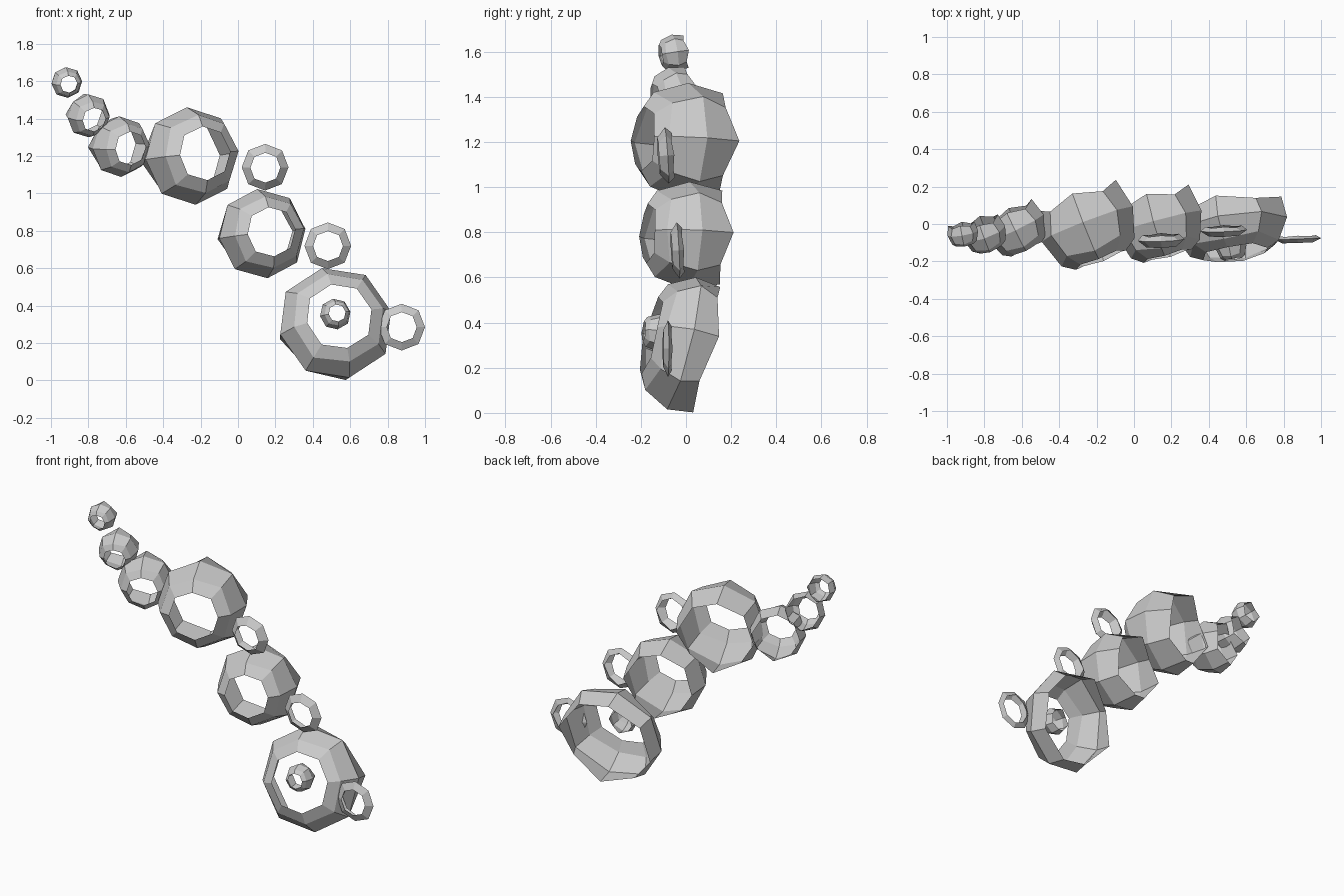
import bpy, bmesh, math
from mathutils import Matrix, Vector

if "Cube" in bpy.data.objects:
    bpy.data.objects.remove(bpy.data.objects["Cube"])

stone = bpy.data.materials.new("plain_grey")
stone.diffuse_color = (0.6, 0.6, 0.6, 1)
stone.use_nodes = True
stone.node_tree.nodes["Principled BSDF"].inputs["Base Color"].default_value = stone.diffuse_color

SIDES = 8


def open_bead(name, centre, radius, yaw=0, pitch=0, roll=0, depth=1.0,
              hole_r=0.55, rear_r=0.87, shoulder=True):
    """Eight-sided rounded box, open front and back, with a scalloped back rim."""
    # each ring: (radius, offset) at the side middles, then at the corners
    rings = [((hole_r, -0.79), (hole_r * 1.03, -0.75))]
    if shoulder:
        rings.append(((0.80, -0.62), (0.83, -0.50)))
    rings += [((1.0, 0.0), (1.02, 0.0)),
              ((rear_r, 0.63), (rear_r * 0.94, 0.47))]
    bm = bmesh.new()
    rows = []
    for ring in rings:
        row = []
        for i in range(SIDES):
            r, y = ring[i % 2]
            a = math.radians(roll) + 2 * math.pi * i / SIDES
            row.append(bm.verts.new((radius * r * math.cos(a),
                                     radius * depth * y,
                                     radius * r * math.sin(a))))
        rows.append(row)
    for front, back in zip(rows, rows[1:]):
        for i in range(SIDES):
            j = (i + 1) % SIDES
            bm.faces.new((front[i], front[j], back[j], back[i]))
    # aim the front opening: yaw turns it right, pitch turns it up
    bm.transform(Matrix.Translation(Vector(centre))
                 @ Matrix.Rotation(math.radians(yaw), 4, 'Z')
                 @ Matrix.Rotation(math.radians(-pitch), 4, 'X'))
    mesh = bpy.data.meshes.new(name)
    bm.to_mesh(mesh)
    bm.free()
    mesh.materials.append(stone)
    obj = bpy.data.objects.new(name, mesh)
    bpy.context.collection.objects.link(obj)
    return obj


# large bells, bottom to top
open_bead("bottom_bell", (0.522, -0.02, 0.308), 0.308, 8, 14, 12, 0.6, 0.58, 0.95)
open_bead("middle_bell", (0.13, 0.01, 0.785), 0.24, 15, 3, 6)
open_bead("upper_bell", (-0.25, 0.0, 1.20), 0.262, 21, 4, 4)

# shrinking buds towards the tip
open_bead("large_bud", (-0.63, -0.02, 1.25), 0.163, 26, -4, 4)
open_bead("medium_bud", (-0.80, -0.05, 1.415), 0.118, 20, -13, 5)
open_bead("tip_bud", (-0.915, -0.05, 1.593), 0.083, 10, -8, 5)

# small core inside the bottom bell
open_bead("inner_core", (0.52, -0.125, 0.355), 0.083, 9, 5, 8)

# flat rings beside each bell
RING = dict(roll=0, hole_r=0.64, rear_r=0.78, shoulder=False)
open_bead("upper_ring", (0.145, -0.085, 1.14), 0.125, 2, -4, depth=0.38, **RING)
open_bead("middle_ring", (0.48, -0.035, 0.72), 0.125, 2, -3, depth=0.3, **RING)
open_bead("bottom_ring", (0.875, -0.08, 0.285), 0.125, 2, 0, depth=0.22, **RING)
